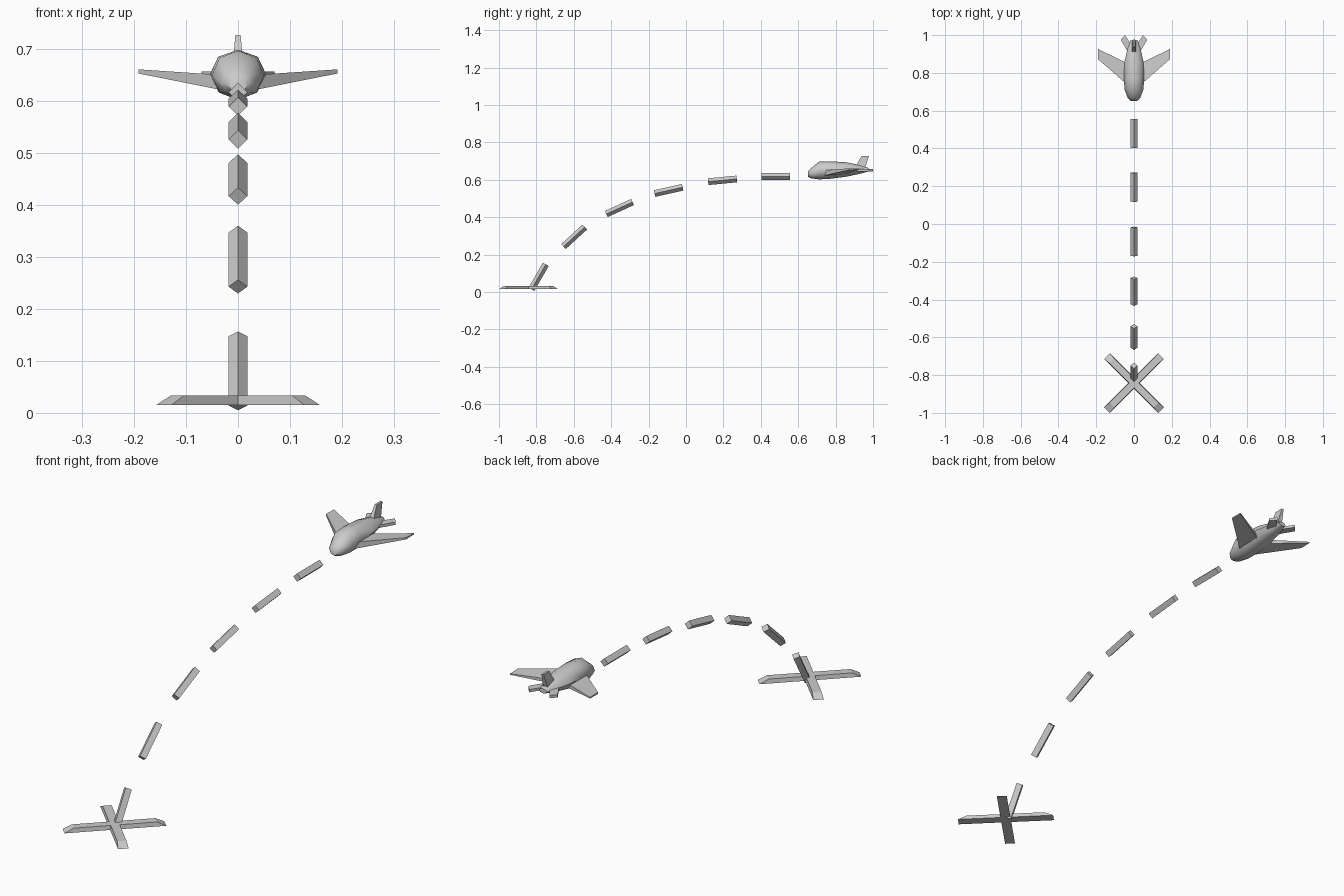
import bpy, bmesh
from math import sin, cos, pi, sqrt, radians

if "Cube" in bpy.data.objects:
    bpy.data.objects.remove(bpy.data.objects["Cube"])


def make(name, rings, smooth=None, mirror=False):
    """Loft closed rings of equal point count and cap both ends."""
    bm = bmesh.new()
    loops = [[bm.verts.new(p) for p in r] for r in rings]
    n = len(loops[0])
    for a, b in zip(loops, loops[1:]):
        for i in range(n):
            j = (i + 1) % n
            bm.faces.new((a[i], a[j], b[j], b[i]))
    bm.faces.new(loops[0])
    bm.faces.new(loops[-1])
    bmesh.ops.recalc_face_normals(bm, faces=bm.faces)
    me = bpy.data.meshes.new(name)
    bm.to_mesh(me)
    bm.free()
    ob = bpy.data.objects.new(name, me)
    bpy.context.collection.objects.link(ob)
    if mirror:
        ob.modifiers.new("mirror", 'MIRROR')
    if smooth:
        bpy.ops.object.select_all(action='DESELECT')
        ob.select_set(True)
        bpy.context.view_layer.objects.active = ob
        bpy.ops.object.shade_smooth_by_angle(angle=radians(smooth))
    return ob


# Cross marker: two flat bars with slanted ends
for k, ang in enumerate((45, 135)):
    rings = []
    for z, l, w in ((0.015, 0.202, 0.021), (0.033, 0.166, 0.018)):
        rings.append([(l, w, z), (-l, w, z), (-l, -w, z), (l, -w, z)])
    bar = make(f"marker_bar_{k + 1}", rings)
    bar.location.y = -0.842
    bar.rotation_euler.z = radians(ang)

# Dashed flight path: diamond-section rods (y, z, pitch)
R = 0.018
dashes = ((-0.788, 0.081, 60), (-0.598, 0.295, 42.5), (-0.356, 0.449, 24.5),
          (-0.093, 0.543, 12.5), (0.195, 0.597, 5.5), (0.48, 0.617, 0))
for k, (y, z, pitch) in enumerate(dashes):
    h = 0.077
    rod = make(f"path_dash_{k + 1}",
               [[(R, s, 0), (0, s, R), (-R, s, 0), (0, s, -R)] for s in (-h, h)])
    rod.location = (0, y, z)
    rod.rotation_euler.x = radians(pitch)


# Fuselage: octagonal stations (y, bottom z, top z, half width)
def octagon(y, lo, hi, w):
    c, r = (lo + hi) / 2, (hi - lo) / 2
    return [(w * sin(i * pi / 4), y, c + r * cos(i * pi / 4)) for i in range(8)]


stations = ((0.652, 0.617, 0.646, 0.018), (0.668, 0.608, 0.661, 0.033),
            (0.711, 0.602, 0.697, 0.050), (0.77, 0.605, 0.699, 0.054),
            (0.86, 0.617, 0.693, 0.050), (0.93, 0.632, 0.679, 0.034),
            (0.975, 0.644, 0.664, 0.018))
make("fuselage", [octagon(*s) for s in stations], smooth=50)


# Wings and tailplanes: (x, z, leading y, trailing y, half thickness)
def section(x, z, y0, y1, t):
    return [(x, y0, z - t), (x, y1, z - t * 0.6), (x, y1, z + t * 0.6), (x, y0, z + t)]


make("wings", [section(0.025, 0.635, 0.728, 0.845, 0.015),
               section(0.191, 0.657, 0.873, 0.927, 0.004)], mirror=True)

tail = []
for z in (0.645, 0.657):
    tail.append([(0.008, 0.87, z), (0.070, 0.975, z), (0.048, 1.0, z), (0.008, 0.94, z)])
make("tailplanes", tail, mirror=True)

# Tail fin, tapering upwards
fin = []
for z, y0, y1, w in ((0.655, 0.898, 0.955, 0.012), (0.727, 0.938, 0.978, 0.005)):
    fin.append([(-w, y0, z), (w, y0, z), (w, y1, z), (-w, y1, z)])
make("tail_fin", fin)
